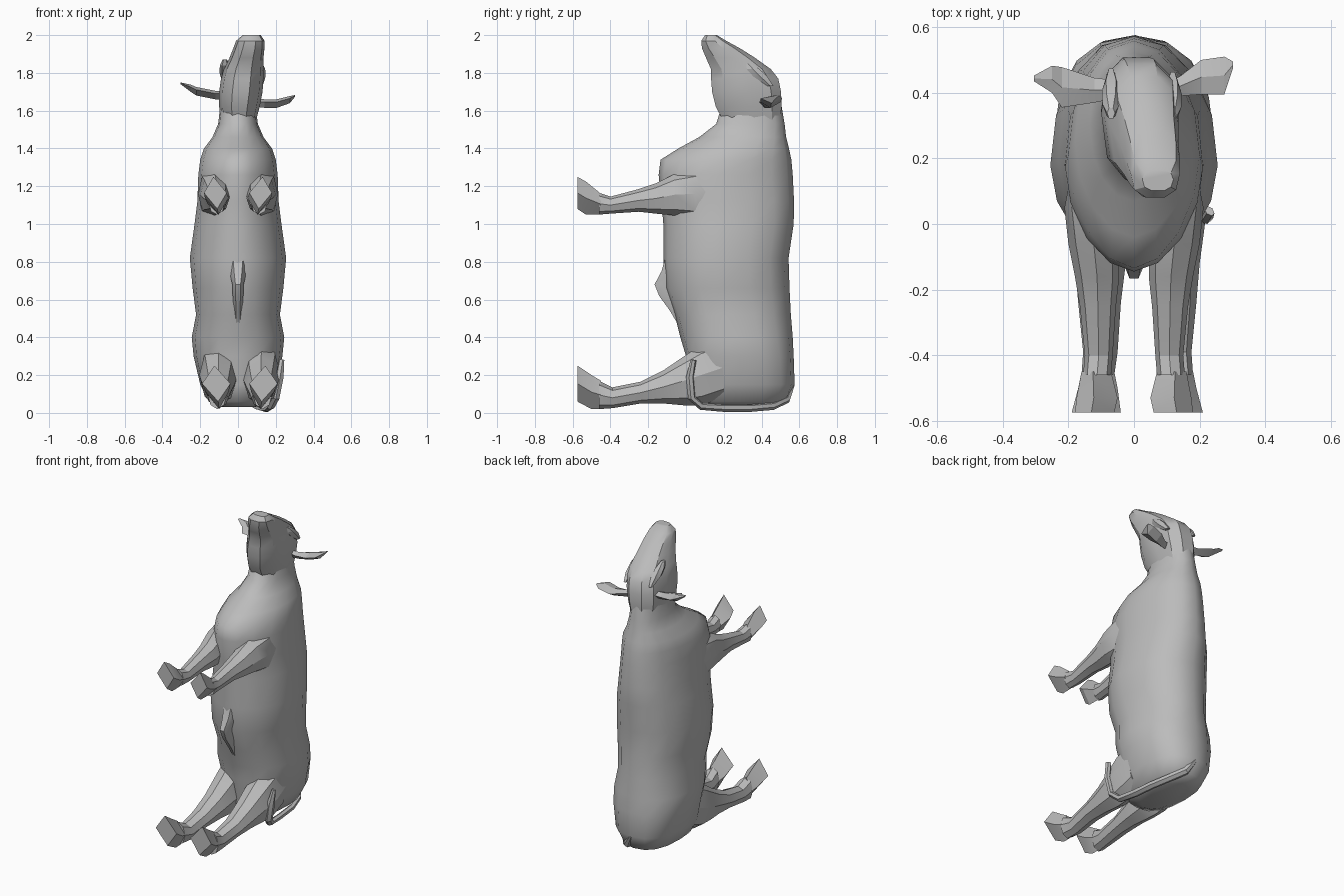
import bpy, bmesh, math
from mathutils import Vector

coat = bpy.data.materials.new("light_grey_coat")
coat.diffuse_color = (0.5, 0.5, 0.5, 1)


def loft(name, rings, angle=30):
    """Skin a list of equal-length point rings and cap both ends."""
    bm = bmesh.new()
    vs = [[bm.verts.new(p) for p in r] for r in rings]
    n = len(vs[0])
    for a, b in zip(vs, vs[1:]):
        for i in range(n):
            j = (i + 1) % n
            bm.faces.new((a[i], a[j], b[j], b[i]))
    bm.faces.new(vs[0][::-1])
    bm.faces.new(vs[-1])
    bmesh.ops.recalc_face_normals(bm, faces=bm.faces)
    me = bpy.data.meshes.new(name)
    bm.to_mesh(me)
    bm.free()
    ob = bpy.data.objects.new(name, me)
    bpy.context.collection.objects.link(ob)
    me.materials.append(coat)
    bpy.ops.object.select_all(action='DESELECT')
    bpy.context.view_layer.objects.active = ob
    ob.select_set(True)
    bpy.ops.object.shade_smooth_by_angle(angle=math.radians(angle))
    return ob


def spow(v, e):
    return math.copysign(abs(v) ** e, v)


def z_ring(z, x0, x1, y0, y1, wide=0.5, e=0.9, n=16, belly_e=None):
    """Horizontal section whose widest line lies at fraction 'wide' from belly to back."""
    cx, hx, cy = (x0 + x1) / 2, (x1 - x0) / 2, y0 + (y1 - y0) * wide
    pts = []
    for i in range(n):
        t = 2 * math.pi * i / n - math.pi / 2 + (0 if n == 16 else math.pi / n)
        p = belly_e if (belly_e and math.sin(t) < 0) else e
        c, s = spow(math.cos(t), p), spow(math.sin(t), p)
        pts.append(Vector((cx + hx * c, cy + s * ((y1 - cy) if s > 0 else (cy - y0)), z)))
    return pts


def y_ring(y, x0, x1, z0, z1, n=6):
    """Upright section across a leg."""
    return [Vector(((x0 + x1) / 2 + (x1 - x0) / 2 * math.cos(2 * math.pi * i / n), y,
                    (z0 + z1) / 2 + (z1 - z0) / 2 * math.sin(2 * math.pi * i / n)))
            for i in range(n)]


# Torso and neck: z, half width, belly y, back y, widest fraction, back and belly roundness
torso = [(0.03, 0.09, 0.10, 0.46, 0.5, 0.85, 0.85), (0.06, 0.155, 0.03, 0.54, 0.5, 0.8, 0.8),
         (0.15, 0.20, 0.0, 0.575, 0.5, 0.8, 0.8), (0.30, 0.235, 0.0, 0.57, 0.5, 0.85, 0.85),
         (0.40, 0.245, -0.03, 0.565, 0.48, 0.9, 0.9), (0.52, 0.222, -0.06, 0.555, 0.46, 0.9, 0.95),
         (0.66, 0.24, -0.11, 0.548, 0.45, 0.9, 1.0), (0.82, 0.255, -0.12, 0.543, 0.45, 0.9, 1.05),
         (1.0, 0.23, -0.12, 0.57, 0.45, 0.9, 1.05), (1.12, 0.215, -0.13, 0.572, 0.45, 0.92, 1.05),
         (1.26, 0.21, -0.145, 0.565, 0.45, 0.97, 1.1), (1.34, 0.20, -0.135, 0.558, 0.5, 1.0, 1.1),
         (1.40, 0.18, -0.04, 0.545, 0.5, 0.95, 1.05), (1.46, 0.135, 0.07, 0.53, 0.5, 0.9, 1.0),
         (1.53, 0.105, 0.16, 0.522, 0.5, 0.9, 0.9), (1.66, 0.09, 0.20, 0.50, 0.5, 0.9, 0.9)]
loft("torso", [z_ring(z, -w, w, a, b, f, e, 16, g) for z, w, a, b, f, e, g in torso], 60)

# Head turned a little sideways: z, left x, right x, throat y, forehead y
head = [(1.53, -0.08, 0.09, 0.20, 0.50), (1.62, -0.10, 0.115, 0.15, 0.513),
        (1.70, -0.10, 0.13, 0.13, 0.51), (1.77, -0.09, 0.135, 0.125, 0.495),
        (1.82, -0.075, 0.135, 0.125, 0.455), (1.88, -0.045, 0.135, 0.10, 0.37),
        (1.93, -0.025, 0.14, 0.08, 0.29), (1.97, -0.01, 0.14, 0.078, 0.215),
        (2.0, 0.025, 0.12, 0.10, 0.165)]
loft("head", [z_ring(z, a, b, c, d, 0.55, 0.8, 10) for z, a, b, c, d in head], 32)

# Brow ridges
for name, x, y, z in (("brow_left", -0.07, 0.40, 1.81), ("brow_right", 0.118, 0.39, 1.79)):
    loft(name, [z_ring(z + dz, x - r, x + r, y - r * 1.7 - dz, y + r * 1.3 - dz, n=6)
                for dz, r in ((-0.06, 0.012), (-0.01, 0.028), (0.03, 0.026), (0.06, 0.012))], 20)


# Ears: a leaf of diamond sections from root to tip
def ear(name, path):
    loft(name, [[Vector((x, y0, z)), Vector((x, (y0 + y1) / 2, z - h)), Vector((x, y1, z)),
                 Vector((x, (y0 + y1) / 2, z + h * 0.5))] for x, y0, y1, z, h in path], 12)


ear("ear_left", [(-0.07, 0.38, 0.44, 1.69, 0.03), (-0.12, 0.37, 0.445, 1.69, 0.03),
                 (-0.22, 0.355, 0.478, 1.71, 0.03), (-0.25, 0.40, 0.482, 1.725, 0.025),
                 (-0.305, 0.435, 0.452, 1.747, 0.006)])
ear("ear_right", [(0.10, 0.39, 0.43, 1.65, 0.03), (0.14, 0.39, 0.45, 1.645, 0.03),
                  (0.205, 0.395, 0.50, 1.645, 0.03), (0.275, 0.395, 0.51, 1.665, 0.025),
                  (0.302, 0.475, 0.495, 1.68, 0.006)])

# Legs on the right side: y, inner x, outer x, low z, high z; mirrored for the left
front = [(0.16, 0.08, 0.19, 1.04, 1.32), (0.05, 0.06, 0.212, 1.03, 1.29),
         (-0.06, 0.045, 0.20, 1.045, 1.265), (-0.16, 0.045, 0.18, 1.055, 1.215),
         (-0.25, 0.055, 0.165, 1.065, 1.185), (-0.40, 0.065, 0.15, 1.055, 1.145),
         (-0.46, 0.07, 0.155, 1.05, 1.165)]
hind = [(0.20, 0.06, 0.20, 0.08, 0.40), (0.08, 0.02, 0.215, 0.04, 0.36),
        (-0.01, 0.02, 0.205, 0.04, 0.30), (-0.12, 0.035, 0.19, 0.05, 0.225),
        (-0.24, 0.05, 0.18, 0.05, 0.165), (-0.39, 0.06, 0.165, 0.025, 0.135),
        (-0.46, 0.07, 0.17, 0.02, 0.17)]
hooves = {"front": [(-0.45, 0.07, 0.16, 1.05, 1.16), (-0.53, 0.05, 0.175, 1.05, 1.225),
                    (-0.575, 0.06, 0.18, 1.08, 1.25)],
          "hind": [(-0.45, 0.07, 0.17, 0.02, 0.17), (-0.50, 0.06, 0.18, 0.02, 0.20),
                   (-0.575, 0.05, 0.2, 0.06, 0.25)]}
for side, s in (("right", 1), ("left", -1)):
    for pair, rows in (("front", front), ("hind", hind)):
        shift = 0.01 if pair == "hind" else 0.0
        for part, data, n in (("leg", rows, 8), ("hoof", hooves[pair], 4)):
            rings = [y_ring(y, a, b, c, d, n) for y, a, b, c, d in data]
            for r in rings:
                # hoof corners lean outward at the top
                if part == "hoof":
                    r[1].x += 0.01
                    r[3].x -= 0.01
                for p in r:
                    p.x = p.x * s + shift
            loft(f"{pair}_{part}_{side}", rings, 24)

# Sheath ridge under the belly, fading into it above
loft("belly_ridge", [z_ring(z, -w, w, a, a + 0.16, n=8) for z, w, a in (
    (0.42, 0.02, -0.02), (0.54, 0.025, -0.09), (0.62, 0.03, -0.148),
    (0.68, 0.032, -0.172), (0.75, 0.05, -0.135), (0.86, 0.07, -0.105))], 40)

# Tail swung round the right of the rump, ending in a tuft beside the thigh
tail = [(0.0, 0.56, 0.15), (0.05, 0.535, 0.07), (0.11, 0.46, 0.035), (0.145, 0.34, 0.025),
        (0.16, 0.20, 0.025), (0.175, 0.08, 0.035), (0.20, 0.03, 0.08), (0.222, 0.02, 0.19),
        (0.23, 0.04, 0.28)]
path = [Vector(p) for p in tail]
rings = []
for i, p in enumerate(path):
    d = (path[min(i + 1, len(path) - 1)] - path[max(i - 1, 0)]).normalized()
    out = (p - Vector((0, 0.28, 0.25))).normalized()
    side = d.cross(out).normalized()
    out = side.cross(d)
    w = 0.012 if i in (0, len(path) - 1) else 0.024
    rings.append([p + side * w * math.cos(a) + out * 0.018 * math.sin(a)
                  for a in (k * math.pi / 3 for k in range(6))])
loft("tail", rings, 35)
